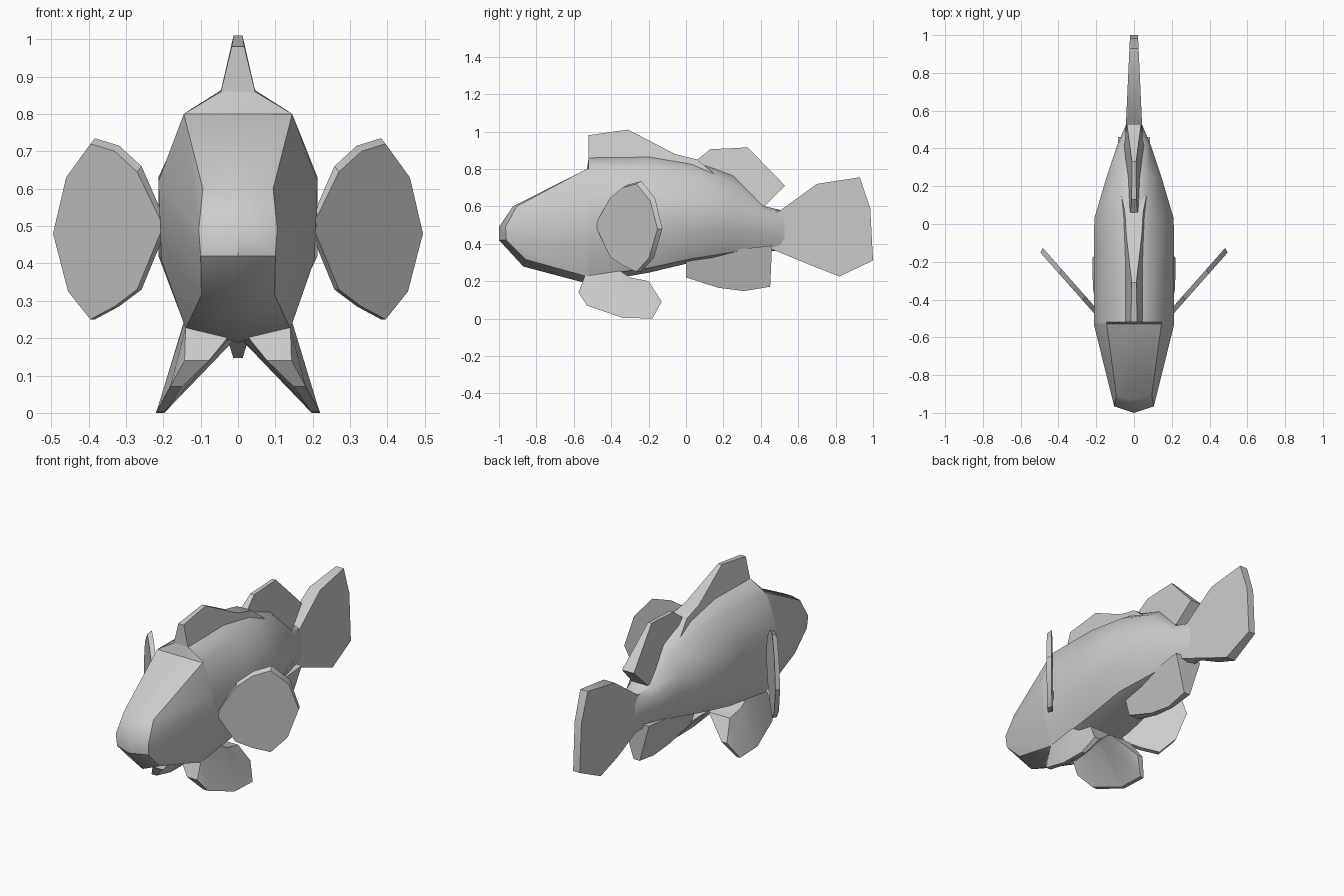
import bpy, bmesh, math

if "Cube" in bpy.data.objects:
    bpy.data.objects.remove(bpy.data.objects["Cube"])


def finish(name, bm, angle=38):
    bmesh.ops.remove_doubles(bm, verts=bm.verts, dist=0.0005)
    bmesh.ops.recalc_face_normals(bm, faces=bm.faces)
    mesh = bpy.data.meshes.new(name)
    bm.to_mesh(mesh)
    bm.free()
    ob = bpy.data.objects.new(name, mesh)
    bpy.context.collection.objects.link(ob)
    bpy.ops.object.select_all(action='DESELECT')
    ob.select_set(True)
    bpy.context.view_layer.objects.active = ob
    bpy.ops.object.shade_smooth_by_angle(angle=math.radians(angle))
    return ob


def plate(name, outline, place):
    """Closed fin: place(u, v, side) puts each outline point on either face."""
    bm = bmesh.new()
    a, b = ([bm.verts.new(place(u, v, s)) for u, v in outline] for s in (-1, 1))
    bm.faces.new(a)
    bm.faces.new(b[::-1])
    n = len(outline)
    for i in range(n):
        j = (i + 1) % n
        bm.faces.new((a[i], b[i], b[j], a[j]))
    bmesh.ops.triangulate(bm, faces=[f for f in bm.faces if len(f.verts) > 4])
    return finish(name, bm, 30)


# Body: half sections (ridge, top, upper side, lower side, belly edge), keel height
sections = [
    (-0.53, (.03, .80), (.145, .80), (.213, .62), (.205, .41), (.14, .225), .188),
    (-0.52, (.045, .86), (.145, .80), (.213, .62), (.205, .41), (.14, .227), .19),
    (-0.20, (.035, .87), (.13, .81), (.213, .63), (.213, .42), (.14, .27), .245),
    (0.03, (.03, .84), (.11, .79), (.21, .63), (.21, .45), (.13, .32), .30),
    (0.25, (.022, .77), (.075, .73), (.145, .61), (.145, .47), (.08, .355), .33),
    (0.42, (.015, .60), (.06, .59), (.088, .54), (.088, .45), (.05, .375), .36),
    (0.53, (.01, .575), (.03, .57), (.041, .53), (.041, .43), (.03, .375), .365)]
nose = [(.03, -.925, .60), (.094, -.905, .60), (.105, -.965, .49),
        (.10, -.96, .42), (.098, -.855, .315), (0, -.87, .278)]
halves = [nose] + [[(x, y, z) for x, z in pts] + [(0, y, keel)]
                   for y, *pts, keel in sections]

bm = bmesh.new()
rings = []
for half in halves:
    left = [(-x, y, z) for x, y, z in half[-2::-1]]
    rings.append([bm.verts.new(p) for p in half + left])
for r, q in zip(rings, rings[1:]):
    for i in range(len(r)):
        j = (i + 1) % len(r)
        bm.faces.new((r[i], r[j], q[j], q[i]))
bm.faces.new(rings[-1])
# Snout around the two nose tip points
r = rings[0]
hi, lo = bm.verts.new((0, -1, .49)), bm.verts.new((0, -1, .42))
for f in ((r[0], r[10], hi), (r[0], r[1], r[2], hi), (r[10], r[9], r[8], hi),
          (hi, r[2], r[3], lo), (hi, r[8], r[7], lo),
          (lo, r[3], r[4], r[5]), (lo, r[7], r[6], r[5])):
    bm.faces.new(f)
finish("body", bm)

# Centre-line fins, tapering in thickness
plate("front_dorsal_fin",
      [(-.52, .80), (-.52, .98), (-.31, 1.01), (-.06, .88), (.06, .85), (.15, .775), (-.18, .80)],
      lambda y, z, s: (s * (.012 + max(0, 1 - z) * .24), y, z))
plate("rear_dorsal_fin",
      [(0, .80), (.06, .85), (.13, .905), (.33, .915), (.53, .71), (.42, .60), (.25, .65)],
      lambda y, z, s: (s * (.011 + (.915 - z) * .13), y, z))
plate("tail_fin",
      [(.50, .575), (.70, .72), (.93, .755), (.985, .59), (1, .31), (.82, .225),
       (.68, .28), (.52, .365), (.46, .37), (.42, .58)],
      lambda y, z, s: (s * (.021 + (1 - y) * .046), y, z))
plate("anal_fin",
      [(0, .34), (0, .22), (.17, .165), (.31, .147), (.45, .17), (.46, .39)],
      lambda y, z, s: (s * (.012 + (z - .145) * .30), y, z))

# Paired fins
for side, m in (("right", 1), ("left", -1)):
    def pectoral(x, z, s, m=m):
        y = -.475 + (x - .205) * 1.13
        k = .5 + .5 * s
        return (m * (x - .012 * k), y + .026 * k - .005, z + .015 * (k - 1) * (z > .5))
    plate(side + "_pectoral_fin",
          [(.20, .50), (.27, .66), (.33, .715), (.395, .735), (.46, .645), (.495, .48),
           (.455, .325), (.395, .25), (.33, .285), (.27, .33)], pectoral)

    def pelvic(y, z, s, m=m):
        outer = max(.22 - .55 * z, .14)
        inner = min(.197 - .68 * z, max(.005, .12 - (z - .115) * 1.7))
        return (m * (outer if s > 0 else inner), y, z)
    plate(side + "_pelvic_fin",
          [(-.36, .26), (-.54, .23), (-.575, .14), (-.53, .07), (-.34, .004), (-.18, 0),
           (-.13, .09), (-.20, .20), (-.30, .22)], pelvic)
